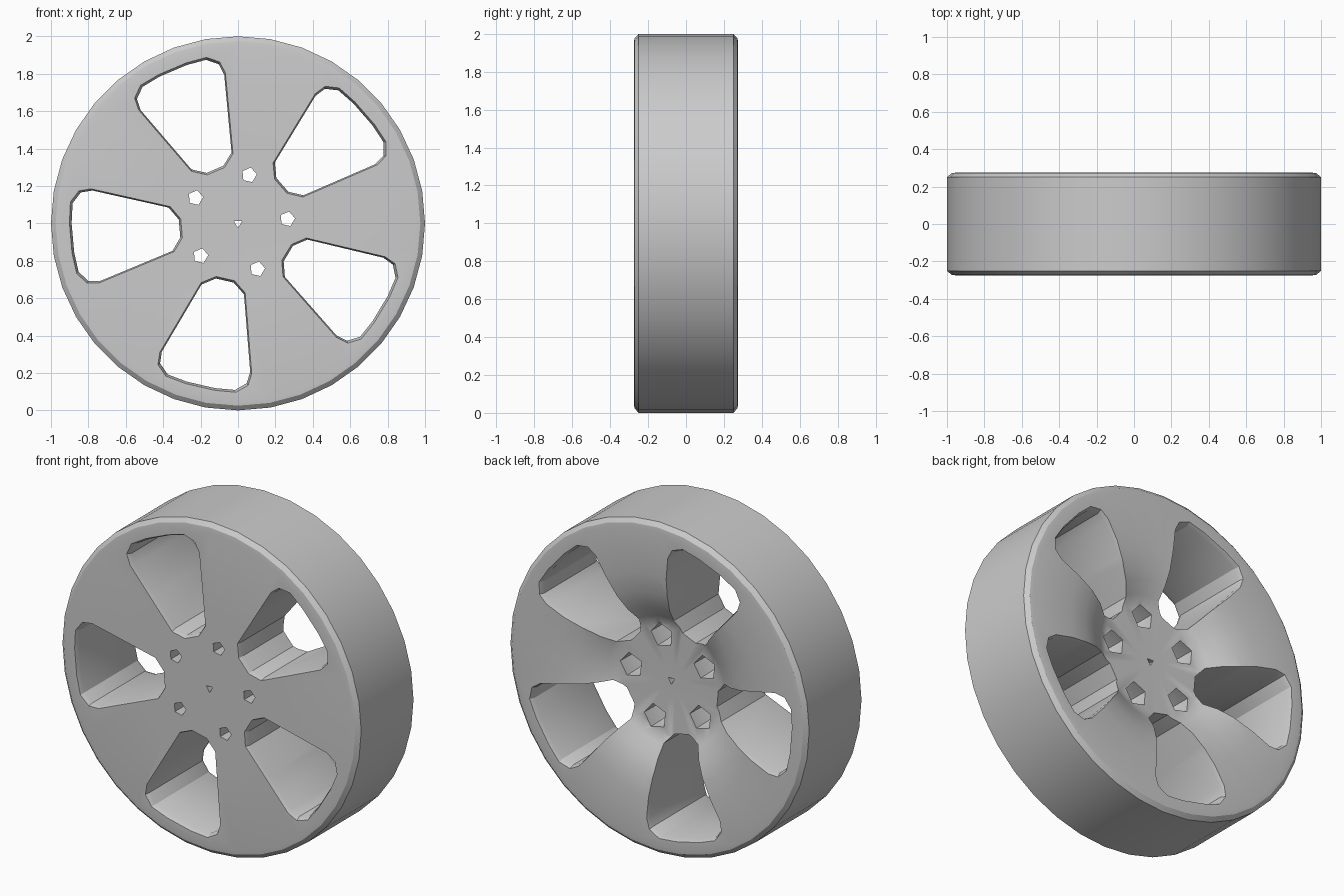
import bpy, bmesh
from math import cos, sin, radians, pi

if "Cube" in bpy.data.objects:
    bpy.data.objects.remove(bpy.data.objects["Cube"])


def loft(bm, rings):
    """Skin a closed solid through rings of points."""
    vs = [[bm.verts.new(p) for p in ring] for ring in rings]
    n = len(vs[0])
    for a, b in zip(vs, vs[1:]):
        for i in range(n):
            j = (i + 1) % n
            bm.faces.new((a[i], a[j], b[j], b[i]))
    bm.faces.new(vs[0][::-1])
    bm.faces.new(vs[-1])


def circle(cx, cz, r, y, n, phase=0.0):
    return [(cx + r * cos(phase + 2 * pi * i / n), y,
             cz + r * sin(phase + 2 * pi * i / n)) for i in range(n)]


def make(name, bm):
    bmesh.ops.recalc_face_normals(bm, faces=bm.faces[:])
    me = bpy.data.meshes.new(name)
    bm.to_mesh(me)
    bm.free()
    ob = bpy.data.objects.new(name, me)
    bpy.context.collection.objects.link(ob)
    return ob


# Wheel body: flat front, bevelled rim, dished back around the hub
profile = [(0.10, -0.272), (0.45, -0.273), (0.95, -0.275), (0.975, -0.272),
           (1.0, -0.25), (1.0, 0.25), (0.975, 0.272), (0.95, 0.275),
           (0.68, 0.27), (0.56, 0.25), (0.46, 0.215), (0.39, 0.17),
           (0.34, 0.145), (0.10, 0.14)]
bm = bmesh.new()
loft(bm, [circle(0, 1, r, y, 36) for r, y in profile])
wheel = make("wheel_rim", bm)

# Cutters: five windows with chamfered edges, five stepped lug holes, centre hole
half = [(0.305, 0.05), (0.355, 0.12), (0.56, 0.185), (0.765, 0.25),
        (0.83, 0.245), (0.88, 0.19), (0.895, 0.08)]
outline = half + [(u, -v) for u, v in reversed(half)]
sections = [(-0.32, 1.07), (-0.245, 0.97), (0.245, 0.97), (0.32, 1.07)]
bm = bmesh.new()
for k in range(5):
    a = radians(41 + 72 * k)
    rings = []
    for y, s in sections:
        pts = [(0.6 + (u - 0.6) * s, v * s) for u, v in outline]
        rings.append([(u * cos(a) - v * sin(a), y, 1 + u * sin(a) + v * cos(a))
                      for u, v in pts])
    loft(bm, rings)
    b = radians(5 + 72 * k)
    cx, cz = 0.265 * cos(b), 1 + 0.265 * sin(b)
    loft(bm, [circle(cx, cz, r, y, 5, b) for y, r in
              [(-0.35, 0.04), (-0.02, 0.045), (0.03, 0.072), (0.35, 0.08)]])
loft(bm, [circle(0, 1, 0.025, y, 3, pi / 2 + pi / 3) for y in (-0.35, 0.35)])
cutter = make("hole_cutter", bm)
cutter.hide_render = True

# Cut the openings
mod = wheel.modifiers.new("openings", 'BOOLEAN')
mod.operation = 'DIFFERENCE'
mod.solver = 'EXACT'
mod.object = cutter
bpy.context.view_layer.objects.active = wheel
wheel.select_set(True)
bpy.ops.object.modifier_apply(modifier=mod.name)
bpy.data.objects.remove(cutter)
bpy.ops.object.shade_smooth_by_angle(angle=radians(30))
